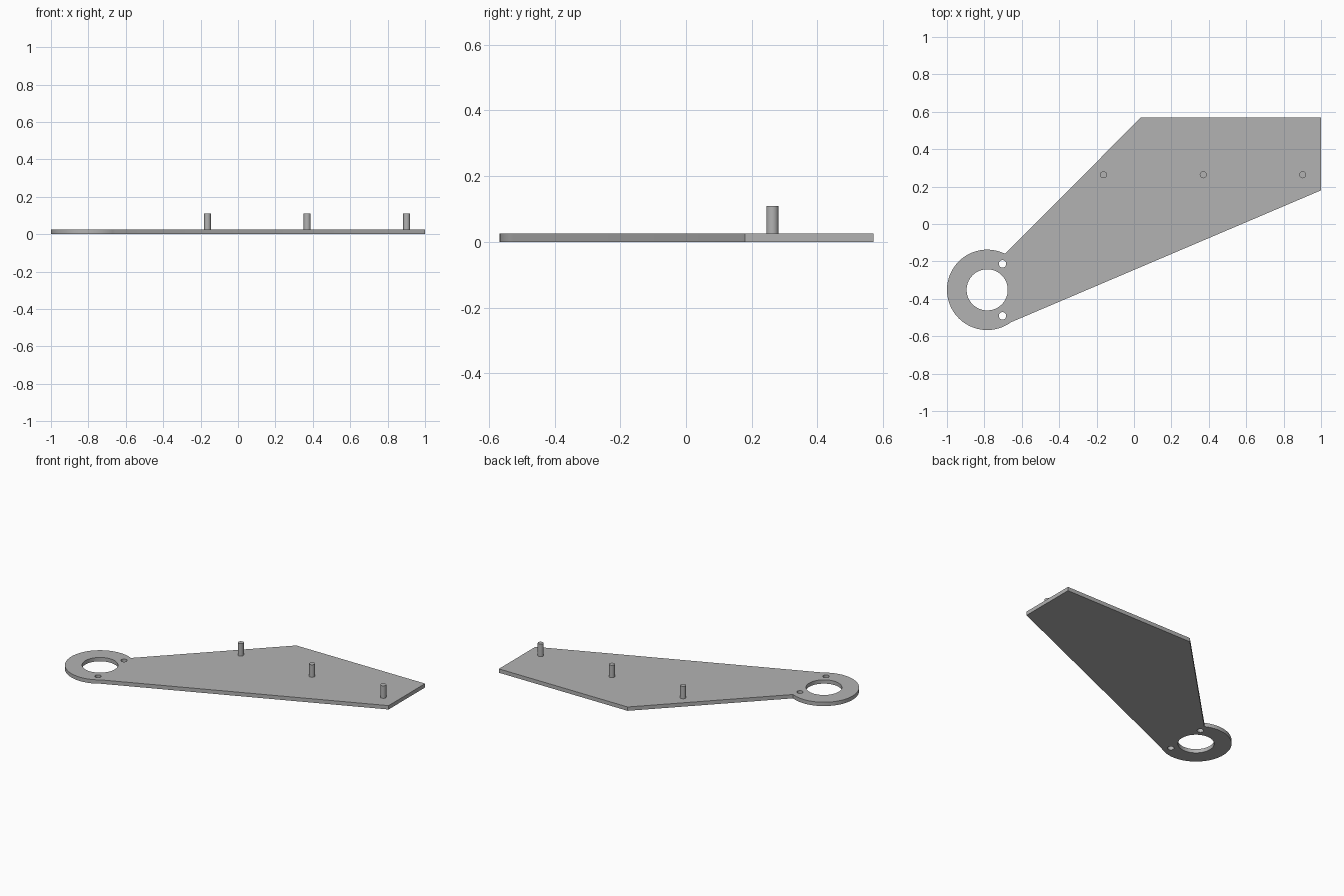
import bpy
import bmesh
from math import cos, sin, radians, pi

if "Cube" in bpy.data.objects:
    bpy.data.objects.remove(bpy.data.objects["Cube"], do_unlink=True)

THICK = 0.026
PIN_TOP = 0.11
RING = (-0.785, -0.352)
RING_R = 0.215

# One plain grey for everything
GREY = (0.45, 0.45, 0.45, 1)
grey = bpy.data.materials.new("plain grey")
grey.use_nodes = True
grey.diffuse_color = GREY
grey.node_tree.nodes["Principled BSDF"].inputs["Base Color"].default_value = GREY


def arc(center, radius, start, end, steps):
    angles = [radians(start + (end - start) * i / steps) for i in range(steps + 1)]
    return [(center[0] + radius * cos(a), center[1] + radius * sin(a)) for a in angles]


def circle(center, radius, steps):
    return arc(center, radius, 0, 360, steps)[:-1]


def finish(obj):
    obj.data.materials.clear()
    obj.data.materials.append(grey)
    bpy.ops.object.select_all(action="DESELECT")
    obj.select_set(True)
    bpy.context.view_layer.objects.active = obj
    bpy.ops.object.shade_smooth_by_angle(angle=radians(30))


def flat_plate(name, loops, thickness):
    """Fill an outline with holes, thicken it and stand it on z = 0."""
    curve = bpy.data.curves.new(name + " outline", "CURVE")
    curve.dimensions = "2D"
    curve.fill_mode = "BOTH"
    curve.extrude = thickness / 2
    for loop in loops:
        spline = curve.splines.new("POLY")
        spline.points.add(len(loop) - 1)
        for point, (x, y) in zip(spline.points, loop):
            point.co = (x, y, 0, 1)
        spline.use_cyclic_u = True
    helper = bpy.data.objects.new(name + " outline", curve)
    bpy.context.collection.objects.link(helper)
    bpy.context.view_layer.update()
    evaluated = helper.evaluated_get(bpy.context.evaluated_depsgraph_get())
    mesh = bpy.data.meshes.new_from_object(evaluated)
    bpy.data.objects.remove(helper, do_unlink=True)

    # Weld the caps to the walls
    bm = bmesh.new()
    bm.from_mesh(mesh)
    bmesh.ops.remove_doubles(bm, verts=bm.verts, dist=0.0001)
    bmesh.ops.translate(bm, verts=bm.verts, vec=(0, 0, thickness / 2))
    bmesh.ops.recalc_face_normals(bm, faces=bm.faces)
    bm.to_mesh(mesh)
    bm.free()
    mesh.name = name
    obj = bpy.data.objects.new(name, mesh)
    bpy.context.collection.objects.link(obj)
    finish(obj)


# Arm plate: round eye at one end, widening to a cut-off far end
outline = arc(RING, RING_R, 63.5, 306.2, 64)
outline += [(1, 0.18), (1, 0.57), (0.037, 0.57)]
holes = [circle(RING, 0.11, 64)]
holes += [circle((-0.703, RING[1] + side * 0.139), 0.02, 24) for side in (-1, 1)]
flat_plate("arm_plate", [outline] + holes, THICK)

# Row of upright pins
for name, x in (("right_pin", -0.163), ("middle_pin", 0.37), ("left_pin", 0.902)):
    bpy.ops.mesh.primitive_cylinder_add(
        vertices=32, radius=0.0185, depth=PIN_TOP - THICK,
        location=(x, 0.263, (PIN_TOP + THICK) / 2))
    pin = bpy.context.object
    pin.name = name
    finish(pin)
